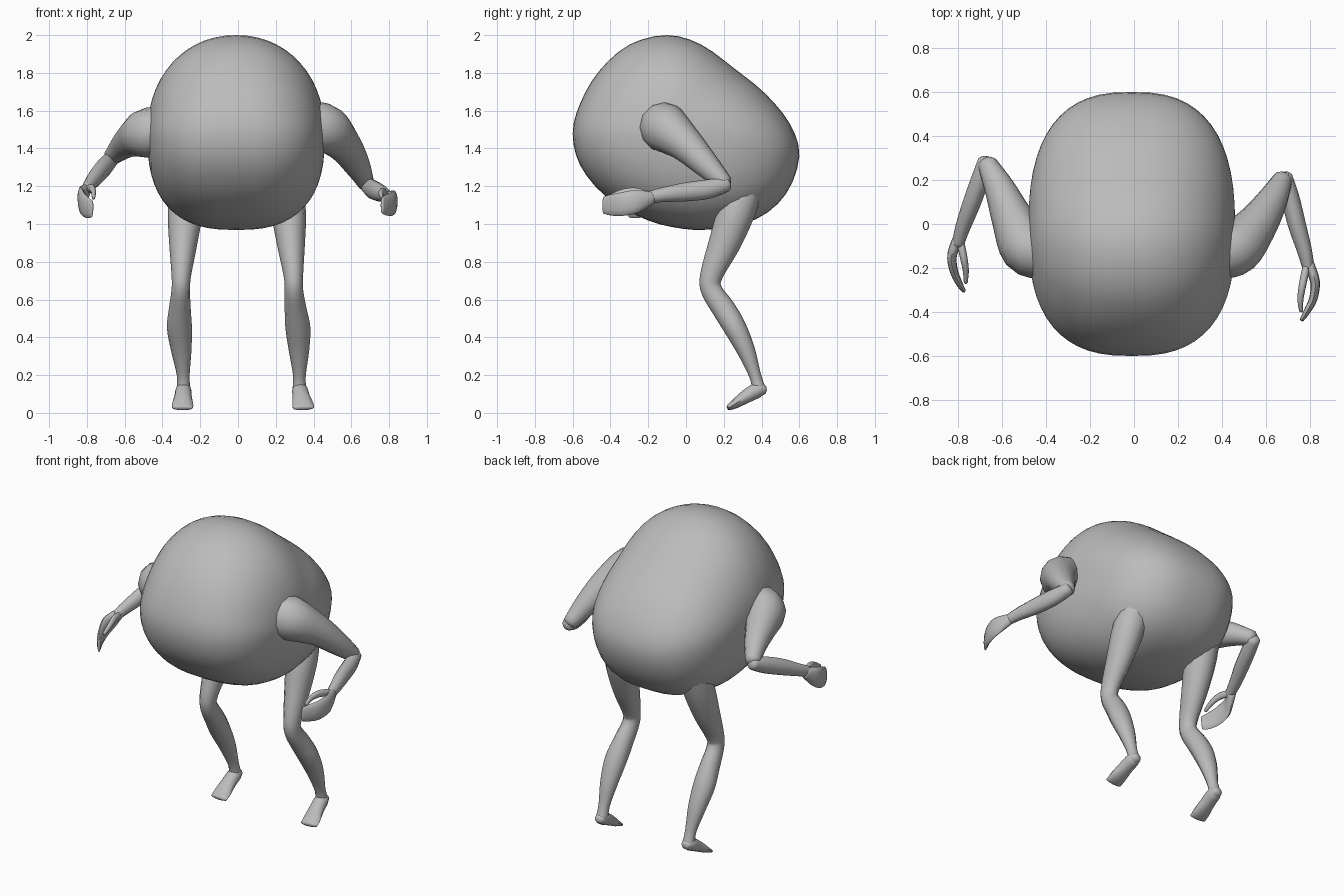
import bpy, bmesh, math
from mathutils import Vector

cube = bpy.data.objects.get("Cube")
if cube:
    bpy.data.objects.remove(cube, do_unlink=True)

# One plain grey for everything
grey = bpy.data.materials.new("plain_grey")
grey.use_nodes = True
grey.diffuse_color = (0.5, 0.5, 0.5, 1)
grey.node_tree.nodes["Principled BSDF"].inputs["Base Color"].default_value = (0.5, 0.5, 0.5, 1)

X, Z = Vector((1, 0, 0)), Vector((0, 0, 1))


def spline(points, steps, closed=False):
    """Catmull-Rom through points of any dimension."""
    n, out = len(points), []
    pick = (lambda i: points[i % n]) if closed else (lambda i: points[min(max(i, 0), n - 1)])
    for i in range(n if closed else n - 1):
        quad = [pick(i + k) for k in (-1, 0, 1, 2)]
        for s in range(steps):
            t = s / steps
            out.append([b + 0.5 * t * (c - a + t * (2 * a - 5 * b + 4 * c - d + t * (3 * (b - c) + d - a)))
                        for a, b, c, d in zip(*quad)])
    if not closed:
        out.append(list(points[-1]))
    return out


def skin(name, rings, start=None, end=None):
    """Join rings of points into a closed smooth surface, with optional pole points."""
    bm = bmesh.new()
    rows = [[bm.verts.new(p) for p in ring] for ring in rings]
    n = len(rows[0])
    for lower, upper in zip(rows, rows[1:]):
        for i in range(n):
            j = (i + 1) % n
            bm.faces.new((lower[i], lower[j], upper[j], upper[i]))
    for row, pole in ((rows[0], start), (rows[-1], end)):
        if pole is None:
            bm.faces.new(row)
        else:
            tip = bm.verts.new(pole)
            for i in range(n):
                bm.faces.new((row[i], row[(i + 1) % n], tip))
    bmesh.ops.recalc_face_normals(bm, faces=bm.faces)
    mesh = bpy.data.meshes.new(name)
    bm.to_mesh(mesh)
    bm.free()
    mesh.materials.append(grey)
    obj = bpy.data.objects.new(name, mesh)
    bpy.context.collection.objects.link(obj)
    bpy.ops.object.select_all(action='DESELECT')
    obj.select_set(True)
    bpy.context.view_layer.objects.active = obj
    bpy.ops.object.shade_smooth_by_angle(angle=math.radians(50))
    return obj


def limb(name, stations, ref, sides=12):
    """Tube through (x, y, z, radius along ref, radius across), with domed ends."""
    pts = spline(stations, 4)
    rings, ends = [], []
    for i, p in enumerate(pts):
        before, after = pts[max(i - 1, 0)], pts[min(i + 1, len(pts) - 1)]
        t = (Vector(after[:3]) - Vector(before[:3])).normalized()
        u = (ref - t * ref.dot(t)).normalized()
        v = t.cross(u)
        c = Vector(p[:3])

        def ring(scale, shift):
            return [c + t * shift + scale * (u * p[3] * math.cos(a) + v * p[4] * math.sin(a))
                    for a in (2 * math.pi * k / sides for k in range(sides))]

        dome = 0.5 * min(p[3], p[4])
        if i == 0:
            rings.append(ring(0.7, -0.7 * dome))
            ends.append(c - t * dome)
        rings.append(ring(1, 0))
        if i == len(pts) - 1:
            rings.append(ring(0.7, 0.7 * dome))
            ends.append(c + t * dome)
    return skin(name, rings, *ends)


# Body: side outline swept outward into rounded flanks
outline = [(-.10, 2.0), (-.30, 1.95), (-.46, 1.81), (-.56, 1.64), (-.60, 1.48), (-.56, 1.31),
           (-.43, 1.15), (-.25, 1.04), (-.08, .985), (.12, .97), (.37, 1.025), (.53, 1.16),
           (.60, 1.36), (.55, 1.53), (.42, 1.69), (.26, 1.82), (.08, 1.95)]
core_y, core_z, half_width, mid_x, bands = -.03, 1.48, .47, -.01, 28
profile = spline(outline, 3, closed=True)
body_rings = []
for k in range(1, bands):
    a = math.pi * (k / bands - 0.5)
    ring = []
    for y, z in profile:
        dy, dz = y - core_y, z - core_z
        power = 2 / (2.6 - 0.5 * max(0, dz / math.hypot(dy, dz)))
        spread = math.cos(a) ** power
        side = math.copysign(abs(math.sin(a)) ** power, a)
        ring.append((mid_x + half_width * side, core_y + dy * spread, core_z + dz * spread))
    body_rings.append(ring)
skin("body", body_rings, (mid_x - half_width, core_y, core_z), (mid_x + half_width, core_y, core_z))

# Legs: same side shape, the left one turned out slightly
leg_shape = [(.32, 1.20, .09, .09), (.265, 1.06, .092, .098), (.205, .90, .075, .085),
             (.135, .73, .052, .06), (.135, .65, .049, .056), (.20, .55, .058, .062),
             (.26, .45, .066, .060), (.318, .33, .054, .048), (.365, .20, .034, .032),
             (.385, .13, .036, .035)]
foot_shape = [(.415, .122, .030, .026), (.38, .12, .042, .040), (.32, .088, .046, .036),
              (.26, .048, .056, .025), (.225, .027, .056, .015)]
leg_x = {"left": (.25, .268, .28, .293, .296, .305, .317, .323, .325, .325),
         "right": (-.27, -.28, -.29, -.30, -.303, -.308, -.31, -.30, -.29, -.289)}
foot_x = {"left": (.325, .328, .335, .343, .346), "right": (-.288, -.289, -.291, -.293, -.294)}
for side in ("left", "right"):
    limb(side + "_leg", [(x, *s) for x, s in zip(leg_x[side], leg_shape)], X)
    limb(side + "_foot", [(x, *s) for x, s in zip(foot_x[side], foot_shape)], X)

# Arms: posed separately; joints run shoulder to elbow, elbow to wrist, then hand and thumb
arms = {
    "left": dict(
        upper=[(.40, -.12, 1.515), (.47, -.10, 1.50), (.56, 0, 1.42), (.63, .11, 1.31), (.677, .205, 1.215)],
        fore=[(.68, .215, 1.21), (.71, .12, 1.185), (.74, 0, 1.17), (.775, -.12, 1.155), (.793, -.20, 1.14)],
        hand=[(.793, -.18, 1.14), (.823, -.26, 1.12), (.815, -.34, 1.105), (.785, -.40, 1.10), (.763, -.437, 1.10)],
        thumb=[(.785, -.19, 1.15), (.768, -.27, 1.17), (.757, -.34, 1.165), (.76, -.395, 1.145)]),
    "right": dict(
        upper=[(-.42, -.12, 1.49), (-.49, -.10, 1.48), (-.555, .03, 1.45), (-.61, .16, 1.41), (-.668, .275, 1.355)],
        fore=[(-.67, .285, 1.345), (-.70, .20, 1.31), (-.74, .09, 1.265), (-.78, -.02, 1.215), (-.80, -.09, 1.185)],
        hand=[(-.80, -.07, 1.185), (-.827, -.14, 1.14), (-.82, -.21, 1.105), (-.795, -.27, 1.085), (-.773, -.305, 1.08)],
        thumb=[(-.79, -.08, 1.185), (-.775, -.15, 1.19), (-.765, -.21, 1.17), (-.765, -.265, 1.14)]),
}
girth = dict(upper=((.13, .13), (.13, .125), (.095, .095), (.07, .07), (.045, .045)),
             fore=((.04, .04), (.051, .042), (.050, .041), (.039, .034), (.032, .027)),
             hand=((.034, .026), (.060, .022), (.062, .019), (.055, .015), (.045, .009)),
             thumb=((.022, .018), (.022, .017), (.018, .014), (.013, .009)))
names = dict(upper="upper_arm", fore="forearm", hand="hand", thumb="thumb")
for side, parts in arms.items():
    for part, joints in parts.items():
        limb(side + "_" + names[part], [(*j, *g) for j, g in zip(joints, girth[part])], Z)
